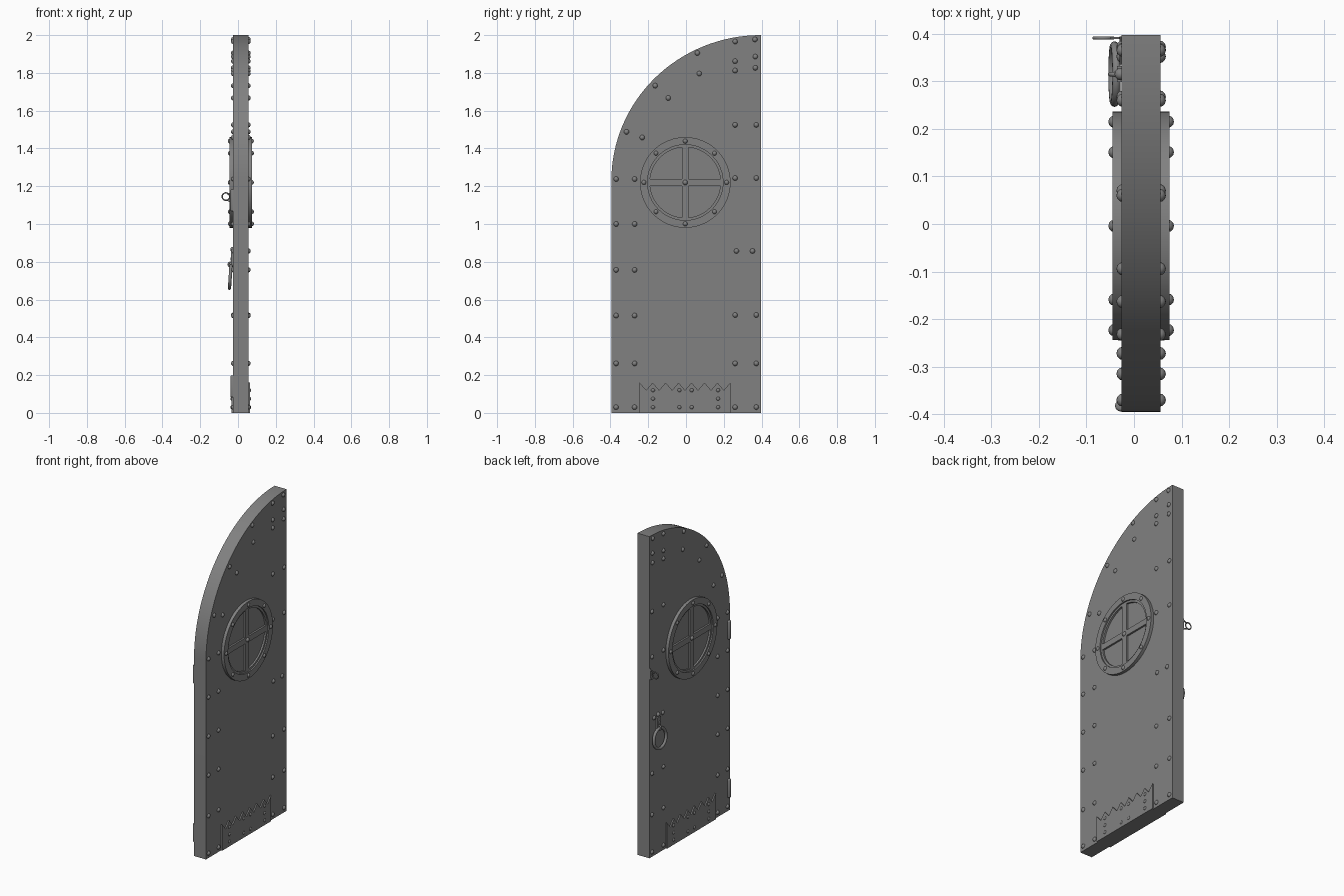
import bpy, bmesh, math
from mathutils import Matrix, Vector

old = bpy.data.objects.get("Cube")
if old:
    bpy.data.objects.remove(old, do_unlink=True)

iron = bpy.data.materials.new("grey iron")
iron.use_nodes = True
GREY = (0.22, 0.22, 0.22, 1)
iron.diffuse_color = GREY
iron.node_tree.nodes["Principled BSDF"].inputs["Base Color"].default_value = GREY

MID = 0.015            # x of the door's middle plane
HALF = 0.041           # half the slab thickness
WIN = Vector((0, -0.004, 1.22))


def finish(name, bm):
    bmesh.ops.recalc_face_normals(bm, faces=bm.faces)
    mesh = bpy.data.meshes.new(name)
    bm.to_mesh(mesh)
    bm.free()
    mesh.materials.append(iron)
    ob = bpy.data.objects.new(name, mesh)
    bpy.context.collection.objects.link(ob)
    bpy.ops.object.select_all(action='DESELECT')
    ob.select_set(True)
    bpy.context.view_layer.objects.active = ob
    bpy.ops.object.shade_smooth_by_angle(angle=math.radians(35))
    return ob


def add_prism(bm, outline, x0, x1):
    """Extrude a (y, z) outline along x."""
    face = bm.faces.new([bm.verts.new((x0, y, z)) for y, z in outline])
    new = bmesh.ops.extrude_face_region(bm, geom=[face])["geom"]
    bmesh.ops.translate(bm, vec=(x1 - x0, 0, 0),
                        verts=[v for v in new if isinstance(v, bmesh.types.BMVert)])


def rect(y0, y1, z0, z1):
    return [(y0, z0), (y1, z0), (y1, z1), (y0, z1)]


def add_lathe(bm, profile, centre, steps=48):
    """Turn a closed (x, radius) profile around an x-wise axis."""
    vs = [bm.verts.new((x, centre.y, centre.z + r)) for x, r in profile]
    edges = [bm.edges.new((vs[i - 1], vs[i])) for i in range(len(vs))]
    bmesh.ops.spin(bm, geom=vs + edges, cent=centre, axis=(1, 0, 0),
                   angle=math.tau, steps=steps, use_merge=True)
    bmesh.ops.remove_doubles(bm, verts=bm.verts, dist=1e-5)


def add_rivet(bm, x, y, z, r=0.014):
    bmesh.ops.create_uvsphere(bm, u_segments=12, v_segments=8, radius=r,
                              matrix=Matrix.Translation((x, y, z)))


def torus(name, centre, major, minor, rot, stretch=1.0):
    bpy.ops.mesh.primitive_torus_add(major_segments=32, minor_segments=10, major_radius=major,
                                     minor_radius=minor, location=centre, rotation=rot)
    ob = bpy.context.object
    ob.name = name
    ob.scale.y = stretch
    ob.data.materials.append(iron)
    bpy.ops.object.shade_smooth()
    return ob


# Slab with a quarter-ellipse top
bm = bmesh.new()
STEPS = 32
arch = [(0.397 - 0.792 * math.cos(a), 1.23 + 0.77 * math.sin(a))
        for a in (math.pi / 2 * i / STEPS for i in range(STEPS + 1))]
add_prism(bm, [(0.397, 0), (-0.395, 0)] + arch, MID - HALF, MID + HALF)
finish("door_slab", bm)

# Rivet positions (y, z) on both faces
rivets = [(0.365, 1.977), (0.26, 1.966), (0.06, 1.905), (0.367, 1.886), (0.26, 1.862),
          (0.26, 1.812), (0.367, 1.827), (0.07, 1.796), (-0.163, 1.732), (-0.094, 1.667),
          (-0.315, 1.488), (-0.232, 1.458), (0.267, 0.857), (0.352, 0.857)]
rivets += [(y, z) for y in (-0.37, -0.272) for z in (0.03, 0.262, 0.515, 0.757, 1.0, 1.238)]
rivets += [(y, z) for y in (0.26, 0.372) for z in (0.03, 0.262, 0.518, 1.243, 1.525)]
plate_rivets = [(y, z) for y in (-0.175, 0.17) for z in (0.03, 0.075, 0.12)]
plate_rivets += [(y, z) for y in (-0.035, 0.03) for z in (0.03, 0.12)]

for side, label in ((-1, "right"), (1, "left")):
    def at(d):
        return MID + side * d

    # Face rivets
    bm = bmesh.new()
    for y, z in rivets:
        add_rivet(bm, at(HALF - 0.003), y, z)
    finish("rivets_" + label, bm)

    # Kick plate with a toothed top
    bm = bmesh.new()
    teeth = [(0.235 - 0.48 * i / 14, 0.12 if i % 2 else 0.16) for i in range(15)]
    add_prism(bm, [(-0.245, 0), (0.235, 0)] + teeth, at(HALF - 0.01), at(HALF + 0.008))
    finish("kick_plate_" + label, bm)
    bm = bmesh.new()
    for y, z in plate_rivets:
        add_rivet(bm, at(HALF + 0.002), y, z, 0.012)
    finish("kick_plate_rivets_" + label, bm)

    # Round window: outer ring, inner frame and cross bars
    bm = bmesh.new()
    a, b = at(HALF - 0.01), at(0.060)
    add_lathe(bm, [(a, 0.2), (b, 0.2), (b, 0.24), (a, 0.24)], WIN)
    finish("window_ring_" + label, bm)
    bm = bmesh.new()
    b = at(0.052)
    add_lathe(bm, [(a, 0.187), (b, 0.187), (b, 0.203), (a, 0.203)], WIN)
    finish("window_frame_" + label, bm)
    bm = bmesh.new()
    w, h = 0.018, 0.195
    for dy, dz in ((w, h), (h, w)):
        add_prism(bm, rect(WIN.y - dy, WIN.y + dy, WIN.z - dz, WIN.z + dz), a, b)
    finish("window_bars_" + label, bm)
    bm = bmesh.new()
    add_rivet(bm, at(0.05), WIN.y, WIN.z)
    for i in range(8):
        t = math.tau * i / 8
        add_rivet(bm, at(0.056), WIN.y + 0.219 * math.cos(t), WIN.z + 0.219 * math.sin(t), 0.013)
    finish("window_rivets_" + label, bm)

# Hinge knuckles on the rounded edge
for z, label in ((0.14, "lower"), (1.125, "upper")):
    bm = bmesh.new()
    bmesh.ops.create_cone(bm, cap_ends=True, segments=16, radius1=0.012, radius2=0.012,
                          depth=0.115, matrix=Matrix.Translation((-0.028, -0.382, z)))
    rims = [e for e in bm.edges if abs(e.verts[0].co.z - e.verts[1].co.z) < 0.001]
    bmesh.ops.bevel(bm, geom=rims, offset=0.006, segments=3, affect='EDGES', profile=0.5)
    finish("hinge_" + label, bm)

# Pull ring and its mount
torus("pull_ring", (-0.041, 0.315, 0.72), 0.06, 0.009, (0, math.radians(94), 0))
bm = bmesh.new()
add_prism(bm, rect(0.298, 0.332, 0.775, 0.85), -0.022, -0.036)
for y, z in ((0.315, 0.865), (0.315, 0.815)):
    add_rivet(bm, -0.028, y, z, 0.013)
finish("pull_ring_mount", bm)
torus("pull_ring_eye", (-0.038, 0.315, 0.785), 0.012, 0.005, (math.pi / 2, 0, 0))

# Thin latch loop beside the straight edge, with its foot
torus("latch_loop", (-0.064, 0.391, 1.145), 0.02, 0.0035, (math.pi / 2, 0, 0))
bm = bmesh.new()
for z0, z1 in ((1.16, 1.175), (1.128, 1.115)):
    pts = [(-0.055, z0), (-0.025, z1), (-0.025, z1 - 0.007), (-0.055, z0 - 0.007)]
    face = bm.faces.new([bm.verts.new((x, 0.389, z)) for x, z in pts])
    new = bmesh.ops.extrude_face_region(bm, geom=[face])["geom"]
    bmesh.ops.translate(bm, vec=(0, 0.004, 0),
                        verts=[v for v in new if isinstance(v, bmesh.types.BMVert)])
add_prism(bm, [(0.394, 1.11), (0.394, 1.18), (0.335, 1.125), (0.335, 1.11)], -0.022, -0.03)
finish("latch_foot", bm)
